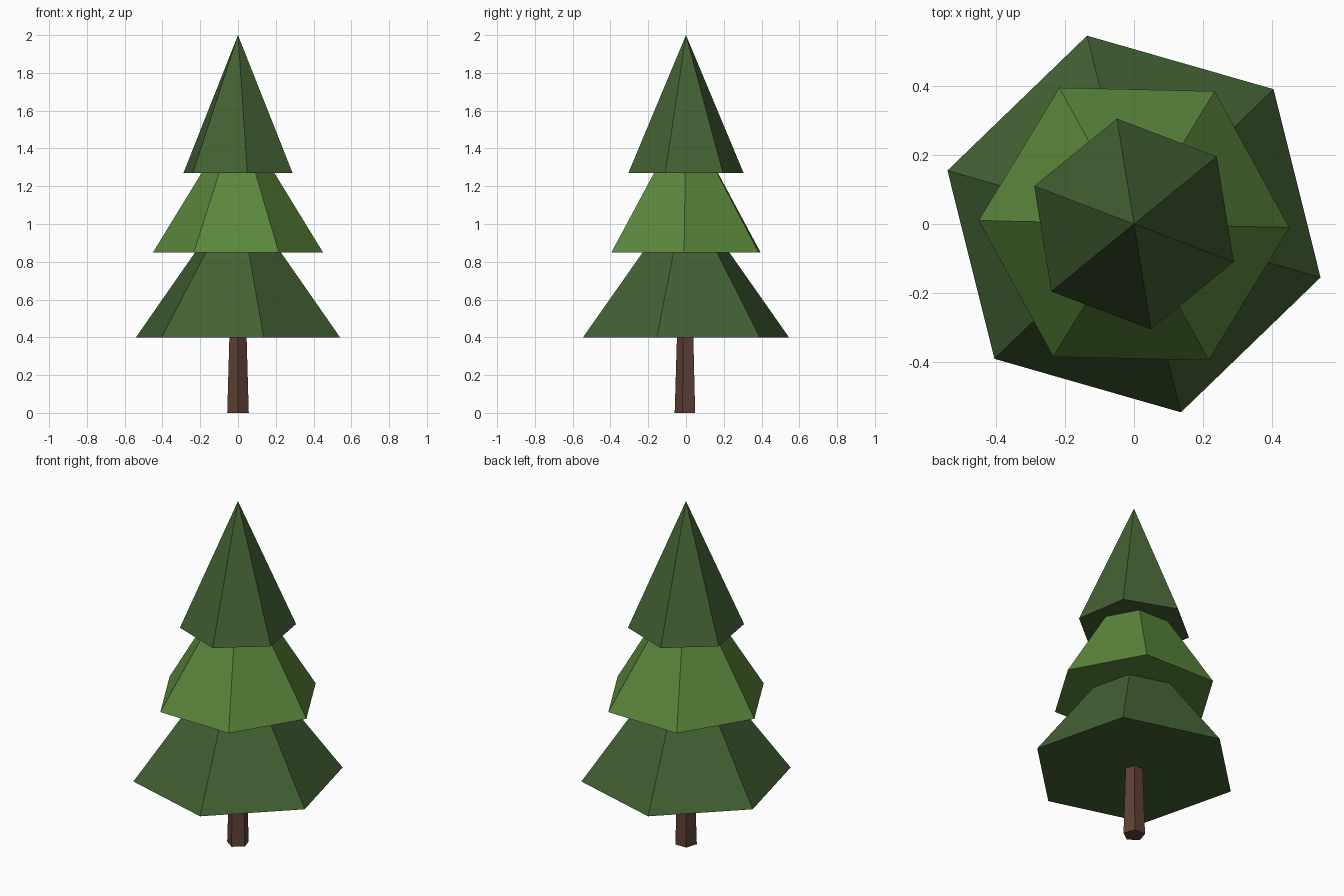
import bpy
import math

if "Cube" in bpy.data.objects:
    bpy.data.objects.remove(bpy.data.objects["Cube"])


def material(name, rgb):
    m = bpy.data.materials.new(name)
    m.diffuse_color = (*rgb, 1.0)
    m.use_nodes = True
    m.node_tree.nodes["Principled BSDF"].inputs["Base Color"].default_value = m.diffuse_color
    return m


dark_green = material("dark_green", (0.055, 0.120, 0.033))
light_green = material("light_green", (0.104, 0.245, 0.046))
brown = material("bark_brown", (0.115, 0.053, 0.036))


def cone(name, sides, r_bottom, r_top, z0, z1, angle, mat):
    """Flat-sided cone; one corner of its base points at the angle (degrees)."""
    # Blender places the first corner on +Y, i.e. at 90 degrees
    bpy.ops.mesh.primitive_cone_add(
        vertices=sides, radius1=r_bottom, radius2=r_top, depth=z1 - z0,
        location=(0, 0, (z0 + z1) / 2),
        rotation=(0, 0, math.radians(angle - 90)))
    ob = bpy.context.object
    ob.name = name
    ob.data.materials.append(mat)
    return ob


# Five-sided tapering trunk, corner towards the front
cone("trunk", 5, 0.06, 0.045, 0.0, 0.5, -90, brown)

# Three six-sided foliage tiers, each turned a little differently
cone("lower_foliage", 6, 0.562, 0.0, 0.40, 1.176, -16, dark_green)
cone("middle_foliage", 6, 0.45, 0.0, 0.85, 1.585, -1.3, light_green)
cone("upper_foliage", 6, 0.309, 0.0, 1.27, 2.0, -20.8, dark_green)
